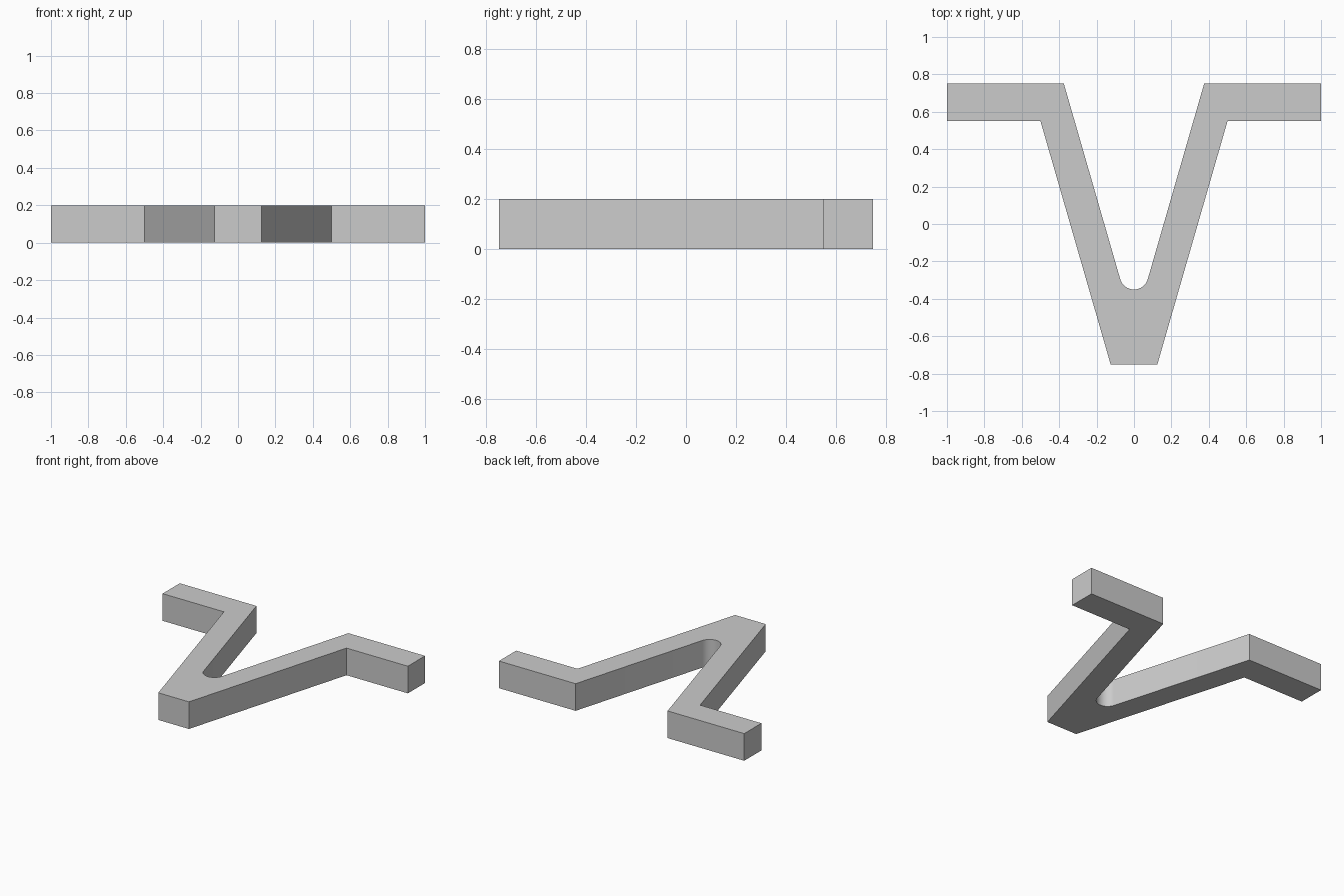
import bpy
import bmesh
import math

cube = bpy.data.objects.get("Cube")
if cube:
    bpy.data.objects.remove(cube, do_unlink=True)

THICK = 0.2
HALF_DEPTH = 0.75
ARM_INNER_X = 0.375

# Rounded notch: a circle tangent to both inner leg walls
slope = 0.375 / 1.3
lean = math.atan(slope)
notch_bottom = -0.35
x_at_bottom = ARM_INNER_X - slope * (HALF_DEPTH - notch_bottom)
radius = x_at_bottom * math.cos(lean) / (1 - math.sin(lean))
center_y = notch_bottom + radius

# Left half of the outline, from the foot round to the notch
half = [(0.125, -HALF_DEPTH), (0.5, 0.55), (1, 0.55),
        (1, HALF_DEPTH), (ARM_INNER_X, HALF_DEPTH)]
steps = 8
for i in range(steps):
    a = -lean - (math.pi / 2 - lean) * i / steps
    half.append((radius * math.cos(a), center_y + radius * math.sin(a)))

# Mirror the half and close it at the middle of the notch
outline = half + [(0, notch_bottom)] + [(-x, y) for x, y in reversed(half)]

# Extrude the outline into a bracket
bm = bmesh.new()
face = bm.faces.new([bm.verts.new((x, y, 0)) for x, y in outline])
top = bmesh.ops.extrude_face_region(bm, geom=[face])["geom"]
bmesh.ops.translate(bm, vec=(0, 0, THICK),
                    verts=[v for v in top if isinstance(v, bmesh.types.BMVert)])
bmesh.ops.recalc_face_normals(bm, faces=bm.faces)
mesh = bpy.data.meshes.new("bracket")
bm.to_mesh(mesh)
bm.free()
bracket = bpy.data.objects.new("bracket", mesh)
bpy.context.collection.objects.link(bracket)

# Plain grey material
grey = bpy.data.materials.new("grey")
grey.use_nodes = True
color = (0.6, 0.6, 0.6, 1)
grey.diffuse_color = color
grey.node_tree.nodes["Principled BSDF"].inputs["Base Color"].default_value = color
mesh.materials.append(grey)

# Smooth only the rounded notch
bpy.ops.object.select_all(action="DESELECT")
bracket.select_set(True)
bpy.context.view_layer.objects.active = bracket
bpy.ops.object.shade_smooth_by_angle(angle=math.radians(30))
